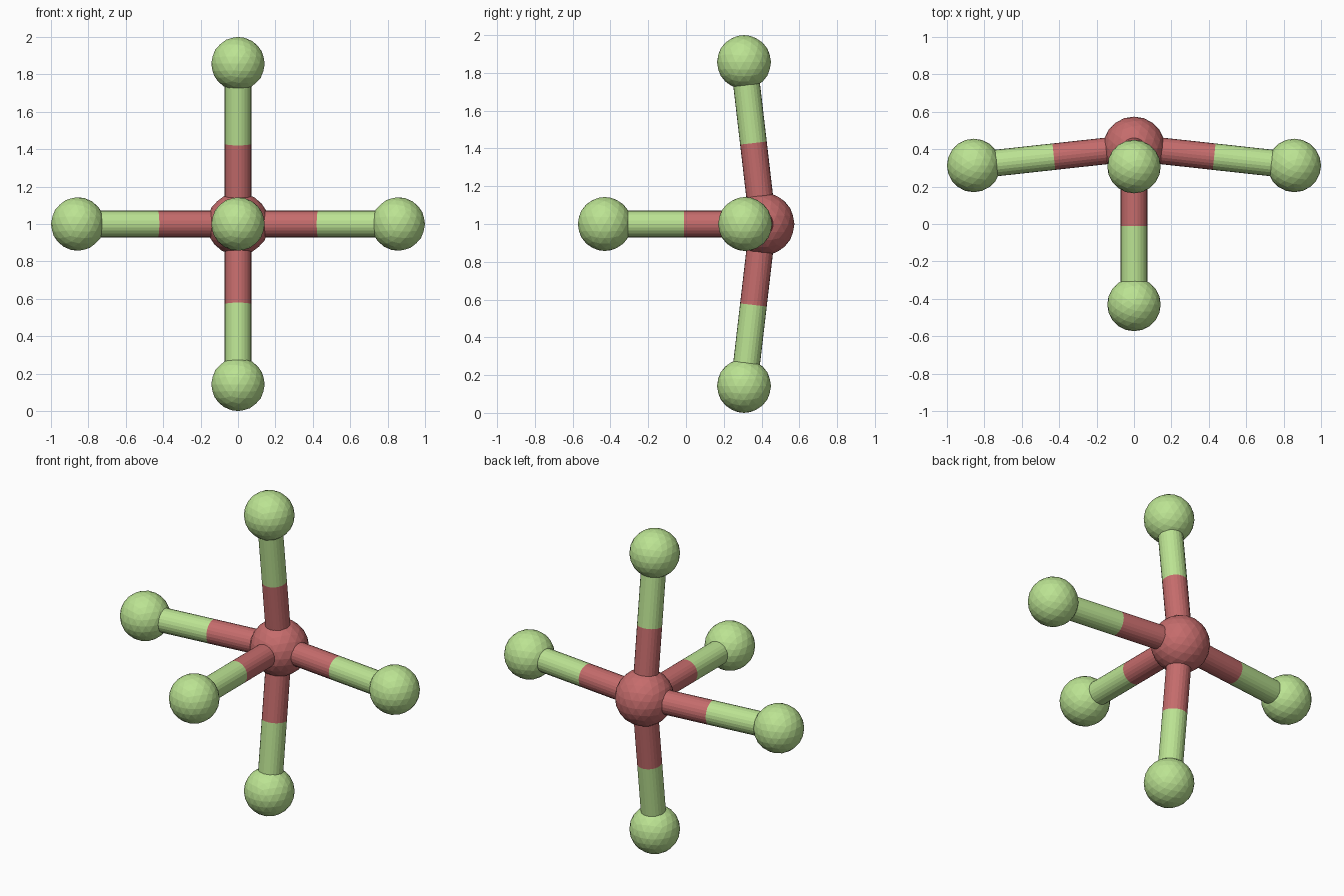
import bpy
from mathutils import Vector

if "Cube" in bpy.data.objects:
    bpy.data.objects.remove(bpy.data.objects["Cube"])

ATOM_R, CORE_R, BOND_R = 0.143, 0.167, 0.071


def material(name, color):
    m = bpy.data.materials.new(name)
    m.diffuse_color = color
    m.use_nodes = True
    m.node_tree.nodes["Principled BSDF"].inputs["Base Color"].default_value = m.diffuse_color
    return m


red = material("red", (0.56, 0.15, 0.15, 1))
green = material("green", (0.50, 0.77, 0.29, 1))


def ball(name, pos, radius, mat):
    bpy.ops.mesh.primitive_ico_sphere_add(subdivisions=3, radius=radius, location=pos)
    ob = bpy.context.object
    ob.name = name
    ob.data.materials.append(mat)


def rod(name, a, b, mat):
    d = b - a
    bpy.ops.mesh.primitive_cylinder_add(vertices=24, radius=BOND_R, depth=d.length,
                                        location=(a + b) / 2)
    ob = bpy.context.object
    ob.name = name
    ob.rotation_euler = d.to_track_quat('Z', 'Y').to_euler()
    ob.data.materials.append(mat)


# central ball
core = Vector((0, 0.407, 1))
ball("core_ball", core, CORE_R, red)

# outer balls, each joined by a two-tone rod split halfway
outer = {
    "front": (0, -0.43, 1),
    "left": (-0.857, 0.313, 1),
    "right": (0.857, 0.313, 1),
    "top": (0, 0.307, 1.857),
    "bottom": (0, 0.307, 0.143),
}
for name, pos in outer.items():
    end = Vector(pos)
    mid = (core + end) / 2
    ball(name + "_ball", end, ATOM_R, green)
    rod(name + "_rod_inner", core, mid, red)
    rod(name + "_rod_outer", mid, end, green)
